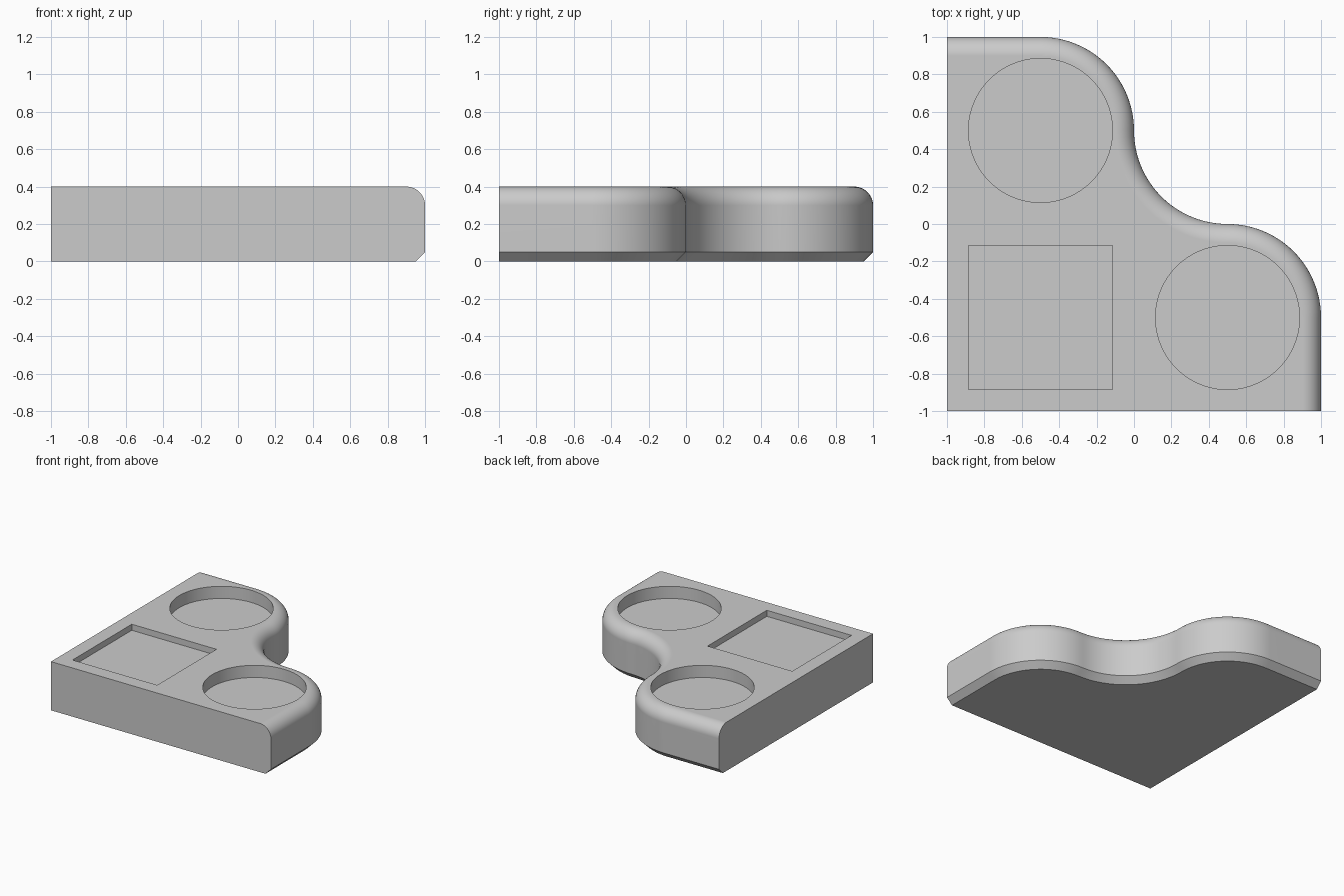
import bpy, bmesh
from math import sin, cos, pi, radians

cube = bpy.data.objects.get("Cube")
if cube:
    bpy.data.objects.remove(cube, do_unlink=True)

HEIGHT, FILLET, CHAMFER = 0.4, 0.1, 0.05
ARC_STEPS, FILLET_STEPS = 24, 10

grey = bpy.data.materials.new("light_grey")
grey.use_nodes = True
grey.diffuse_color = (0.6, 0.6, 0.6, 1)
grey.node_tree.nodes["Principled BSDF"].inputs["Base Color"].default_value = (0.6, 0.6, 0.6, 1)


def arc(cx, cy, r, start, end):
    angles = [radians(start + (end - start) * i / ARC_STEPS) for i in range(ARC_STEPS + 1)]
    return [(cx + r * cos(a), cy + r * sin(a)) for a in angles]


def wavy_edge(inset):
    """S-shaped free edge, moved inward by the inset."""
    r = 0.5 - inset
    return ([(1 - inset, -1)] + arc(0.5, -0.5, r, 0, 90)
            + arc(0.5, 0.5, 0.5 + inset, 270, 180)[1:]
            + arc(-0.5, 0.5, r, 0, 90)[1:] + [(-1, 1 - inset)])


def add_object(name, bm):
    bmesh.ops.recalc_face_normals(bm, faces=bm.faces)
    mesh = bpy.data.meshes.new(name)
    bm.to_mesh(mesh)
    bm.free()
    mesh.materials.append(grey)
    obj = bpy.data.objects.new(name, mesh)
    bpy.context.collection.objects.link(obj)
    return obj


# Edge section from the bottom chamfer to the rounded top: (inset, height)
section = [(CHAMFER, 0), (0, CHAMFER)]
for i in range(FILLET_STEPS + 1):
    a = pi / 2 * i / FILLET_STEPS
    section.append((FILLET * (1 - cos(a)), HEIGHT - FILLET + FILLET * sin(a)))

# Slab: stacked edge rows closed by two flat walls, a top and a bottom
bm = bmesh.new()
rows = [[bm.verts.new((x, y, z)) for x, y in wavy_edge(d)] for d, z in section]
for low, high in zip(rows, rows[1:]):
    for i in range(len(low) - 1):
        bm.faces.new((low[i], low[i + 1], high[i + 1], high[i]))
corner_low = bm.verts.new((-1, -1, 0))
corner_high = bm.verts.new((-1, -1, HEIGHT))
bm.faces.new(rows[0] + [corner_low])
bm.faces.new(rows[-1] + [corner_high])
for end in (0, -1):
    bm.faces.new([row[end] for row in rows] + [corner_high, corner_low])
slab = add_object("slab", bm)


# Recesses in the top: two round, one square
def recess(name, x, y, depth, sides, radius, turn=0):
    bm = bmesh.new()
    rings = [[bm.verts.new((x + radius * cos(turn + 2 * pi * i / sides),
                            y + radius * sin(turn + 2 * pi * i / sides), z))
              for i in range(sides)] for z in (HEIGHT - depth, HEIGHT + 0.1)]
    for ring in rings:
        bm.faces.new(ring)
    for i in range(sides):
        j = (i + 1) % sides
        bm.faces.new((rings[0][i], rings[0][j], rings[1][j], rings[1][i]))
    cutter = add_object(name, bm)
    cutter.hide_render = True
    return cutter


HALF = 0.385
cutters = [recess("back_round_recess", -0.5, 0.5, 0.1, 96, HALF),
           recess("left_round_recess", 0.5, -0.5, 0.1, 96, HALF),
           recess("square_recess", -0.5, -0.5, 0.05, 4, HALF * 2 ** 0.5, pi / 4)]

bpy.ops.object.select_all(action='DESELECT')
slab.select_set(True)
bpy.context.view_layer.objects.active = slab
for cutter in cutters:
    cut = slab.modifiers.new(cutter.name, 'BOOLEAN')
    cut.operation, cut.solver, cut.object = 'DIFFERENCE', 'EXACT', cutter
    bpy.ops.object.modifier_apply(modifier=cut.name)
    bpy.data.objects.remove(cutter, do_unlink=True)

# Smooth the rounded edge while keeping the flat faces flat
bpy.ops.object.shade_smooth_by_angle(angle=radians(30))
weighted = slab.modifiers.new("flat_face_normals", 'WEIGHTED_NORMAL')
weighted.keep_sharp = True
